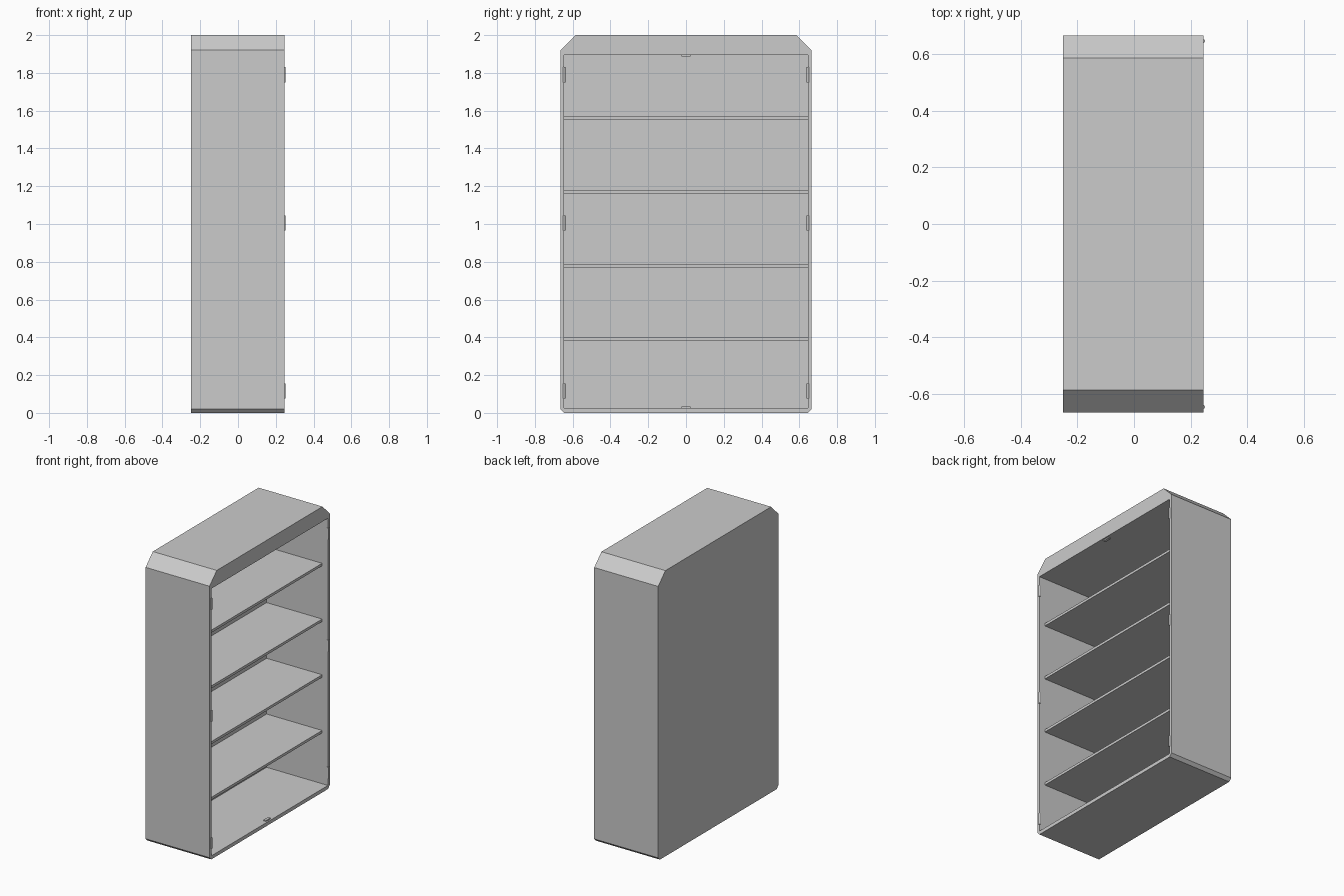
import bpy
import bmesh
from mathutils import Matrix

cube = bpy.data.objects.get("Cube")
if cube:
    bpy.data.objects.remove(cube, do_unlink=True)


def make_material(name, value):
    mat = bpy.data.materials.new(name)
    mat.use_nodes = True
    colour = (value, value, value, 1)
    mat.diffuse_color = colour
    mat.node_tree.nodes["Principled BSDF"].inputs["Base Color"].default_value = colour
    return mat


grey = make_material("light grey", 0.6)

BACK, FRONT = -0.25, 0.245
HALF, TOP, WALL = 0.665, 2.0, 0.02
INNER, FLOOR, CEILING = 0.645, 0.025, 1.895


def finish(name, bm, mat):
    bmesh.ops.recalc_face_normals(bm, faces=bm.faces)
    mesh = bpy.data.meshes.new(name)
    bm.to_mesh(mesh)
    bm.free()
    mesh.materials.append(mat)
    obj = bpy.data.objects.new(name, mesh)
    bpy.context.collection.objects.link(obj)
    return obj


def box(name, low, high, mat):
    bm = bmesh.new()
    bmesh.ops.create_cube(bm, size=1)
    for v in bm.verts:
        v.co = [high[i] if v.co[i] > 0 else low[i] for i in range(3)]
    return finish(name, bm, mat)


# Cabinet shell: chamfered outline extruded in depth, front opened by an inset
bm = bmesh.new()
half_outline = [(HALF - WALL, 0), (HALF, WALL), (HALF, TOP - 0.08), (HALF - 0.08, TOP)]
outline = half_outline + [(-y, z) for y, z in reversed(half_outline)]
back_face = bm.faces.new([bm.verts.new((BACK, y, z)) for y, z in outline])
extruded = bmesh.ops.extrude_face_region(bm, geom=[back_face], use_keep_orig=True)["geom"]
rim = [v for v in extruded if isinstance(v, bmesh.types.BMVert)]
bmesh.ops.translate(bm, verts=rim, vec=(FRONT - BACK, 0, 0))
front_face = next(f for f in extruded if isinstance(f, bmesh.types.BMFace))
bm.faces.remove(front_face)

# Opening corners, cavity walls and inner back panel
corners = [(INNER, FLOOR), (INNER, CEILING), (-INNER, CEILING), (-INNER, FLOOR)]
mouth = [bm.verts.new((FRONT, y, z)) for y, z in corners]
deep = [bm.verts.new((BACK + WALL, y, z)) for y, z in corners]
bm.faces.new(deep)
for i in range(4):
    j = (i + 1) % 4
    bm.faces.new((mouth[i], mouth[j], deep[j], deep[i]))

# Front rim around the opening
bm.faces.new((rim[0], rim[1], mouth[0]))
bm.faces.new((rim[1], rim[2], mouth[1], mouth[0]))
bm.faces.new((rim[2], rim[3], mouth[1]))
bm.faces.new((rim[3], rim[4], mouth[2], mouth[1]))
bm.faces.new((rim[4], rim[5], mouth[2]))
bm.faces.new((rim[5], rim[6], mouth[3], mouth[2]))
bm.faces.new((rim[6], rim[7], mouth[3]))
bm.faces.new((rim[7], rim[0], mouth[0], mouth[3]))
finish("cabinet_shell", bm, grey)

# Evenly spaced shelves, set back from the opening
for i in range(4):
    z = 0.38 + i * 0.39
    box(f"shelf_{i + 1}", (BACK + WALL, -INNER, z), (0.2, INNER, z + 0.018), grey)

# Three hinge barrels on each side of the opening
for side, y in (("left", INNER), ("right", -INNER)):
    for level, z in (("lower", 0.115), ("middle", 1.005), ("upper", 1.79)):
        bm = bmesh.new()
        bmesh.ops.create_cone(bm, cap_ends=True, segments=12, radius1=0.006,
                              radius2=0.006, depth=0.08,
                              matrix=Matrix.Translation((FRONT, y, z)))
        finish(f"{level}_{side}_hinge", bm, grey)

# Door catches at the middle of the floor and ceiling
box("lower_catch", (0.215, -0.025, FLOOR), (0.235, 0.025, FLOOR + 0.008), grey)
box("upper_catch", (0.215, -0.025, CEILING - 0.008), (0.235, 0.025, CEILING), grey)
